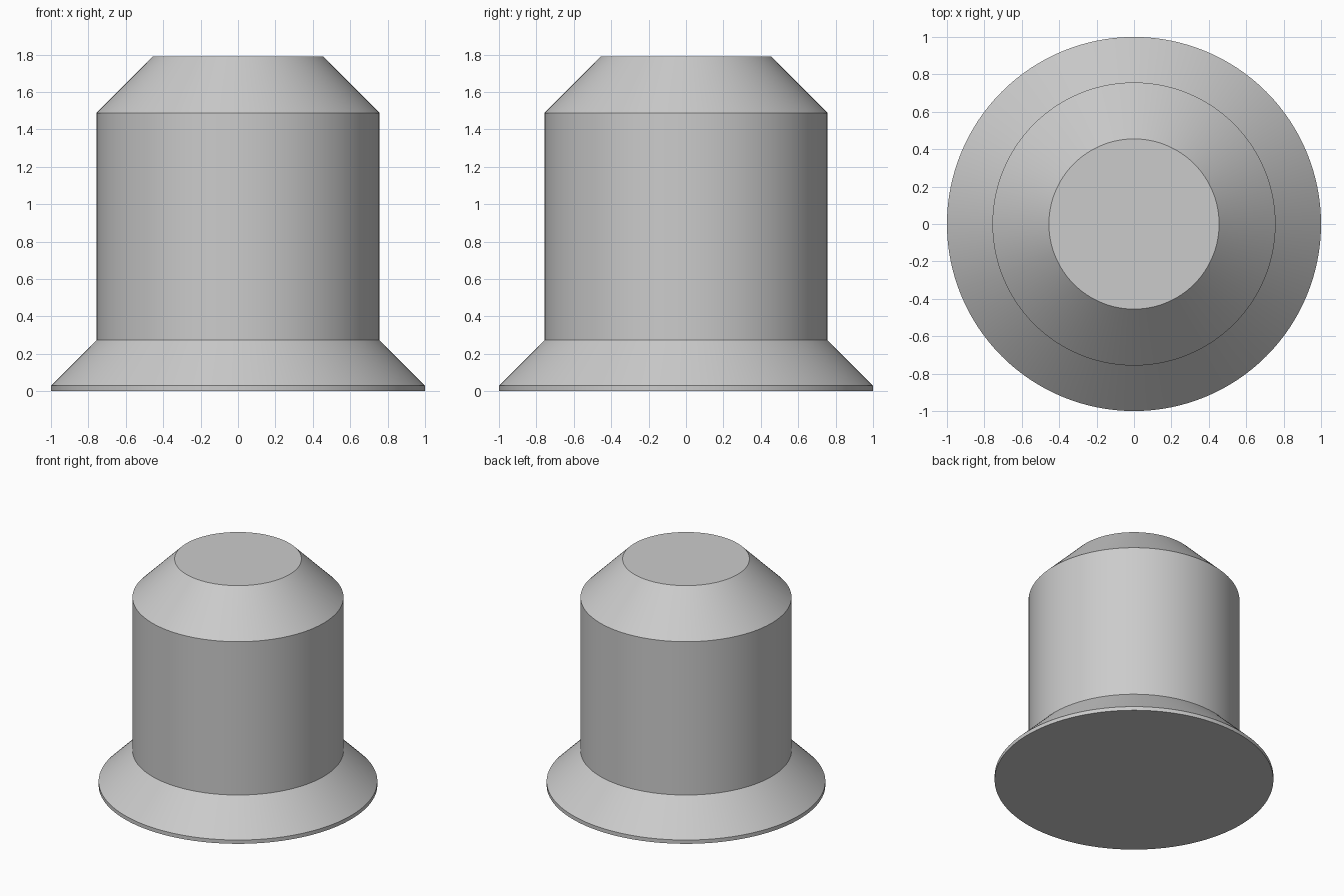
import bpy
import bmesh
import math

if "Cube" in bpy.data.objects:
    bpy.data.objects.remove(bpy.data.objects["Cube"])

SEGMENTS = 128
# Outline of the plug as (radius, height), bottom to top
PROFILE = [(1.0, 0.0), (1.0, 0.03), (0.757, 0.273), (0.757, 1.487), (0.455, 1.79)]

grey = bpy.data.materials.new("light_grey")
grey.diffuse_color = (0.6, 0.6, 0.6, 1.0)
grey.use_nodes = True
grey.node_tree.nodes["Principled BSDF"].inputs["Base Color"].default_value = grey.diffuse_color


def lathe(name, profile, material):
    """Solid of revolution with flat end caps."""
    bm = bmesh.new()
    rings = []
    for radius, z in profile:
        angles = [2 * math.pi * i / SEGMENTS for i in range(SEGMENTS)]
        rings.append([bm.verts.new((radius * math.cos(a), radius * math.sin(a), z)) for a in angles])
    for low, high in zip(rings, rings[1:]):
        for i in range(SEGMENTS):
            j = (i + 1) % SEGMENTS
            bm.faces.new((low[i], low[j], high[j], high[i]))
    bm.faces.new(rings[0][::-1])
    bm.faces.new(rings[-1])
    mesh = bpy.data.meshes.new(name)
    bm.to_mesh(mesh)
    bm.free()
    mesh.materials.append(material)
    obj = bpy.data.objects.new(name, mesh)
    bpy.context.collection.objects.link(obj)
    return obj


# Flanged base, cylindrical body and chamfered top in one solid
plug = lathe("flanged_plug", PROFILE, grey)
bpy.context.view_layer.objects.active = plug
plug.select_set(True)
bpy.ops.object.shade_smooth_by_angle(angle=math.radians(25))
